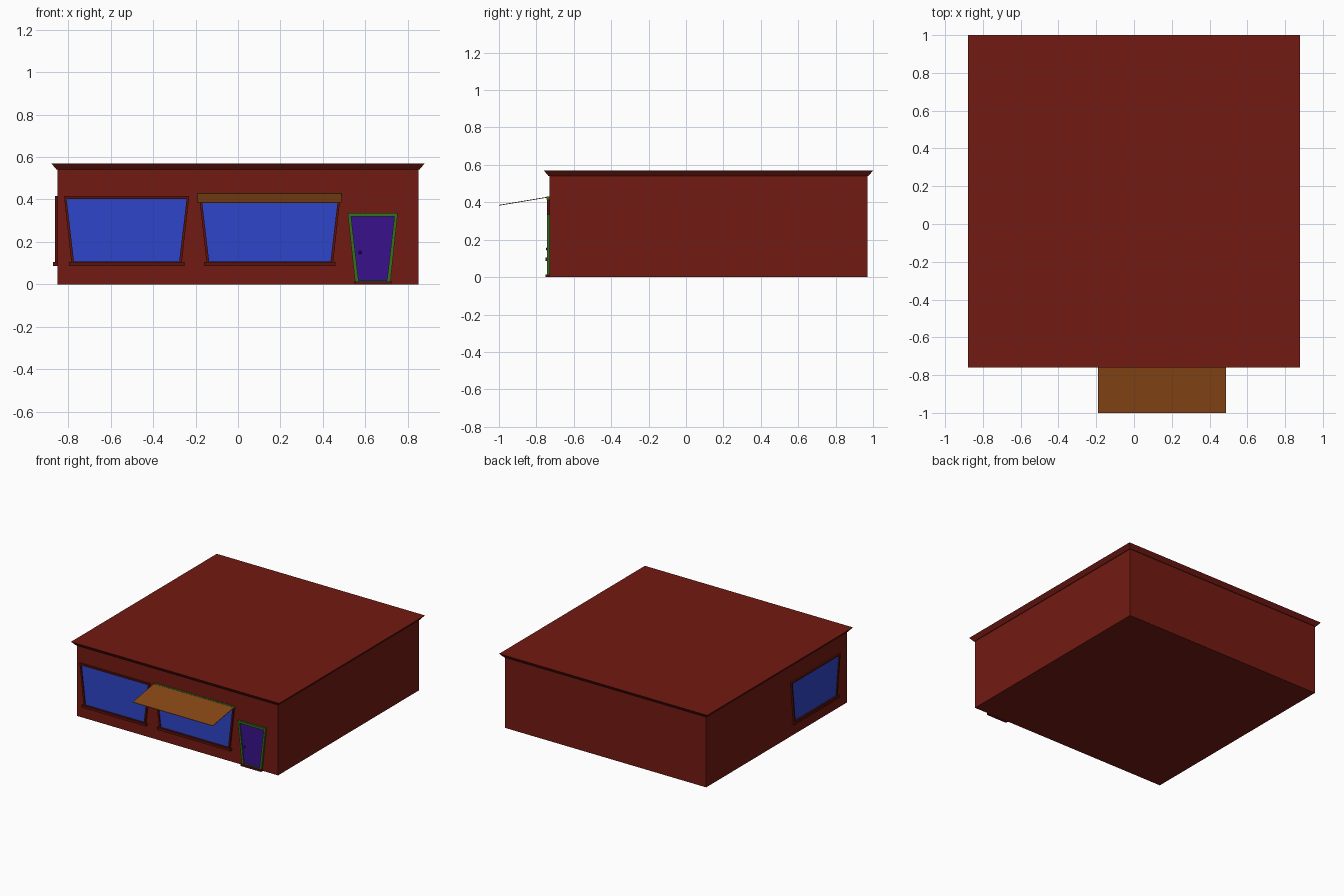
import bpy
from mathutils import Matrix

if "Cube" in bpy.data.objects:
    bpy.data.objects.remove(bpy.data.objects["Cube"])

FRONT, BACK, H, HALF = -0.73, 0.97, 0.54, 0.85


def material(name, rgb):
    m = bpy.data.materials.new(name)
    m.diffuse_color = (*rgb, 1)
    m.use_nodes = True
    m.node_tree.nodes["Principled BSDF"].inputs["Base Color"].default_value = m.diffuse_color
    return m


red = material("red_wall", (0.17, 0.01, 0.006))
trim = material("dark_trim", (0.10, 0.006, 0.004))
blue = material("blue_glass", (0.026, 0.06, 0.58))
green = material("green_frame", (0.035, 0.16, 0.012))
purple = material("purple_door", (0.04, 0.006, 0.26))
orange = material("awning_cloth", (0.25, 0.065, 0.008))


def mesh(name, verts, faces, mat, matrix=Matrix()):
    me = bpy.data.meshes.new(name)
    me.from_pydata([matrix @ Matrix.Translation(v).translation for v in verts], [], faces)
    me.materials.append(mat)
    ob = bpy.data.objects.new(name, me)
    bpy.context.collection.objects.link(ob)
    return ob


def prism(name, a, b, mat, matrix=Matrix()):
    """Closed solid between two matching outlines (a faces outward)."""
    n = len(a)
    faces = [tuple(range(n)), tuple(reversed(range(n, 2 * n)))]
    faces += [(i, i + n, (i + 1) % n + n, (i + 1) % n) for i in range(n)]
    return mesh(name, a + b, faces, mat, matrix)


def box(name, x0, x1, y0, y1, z0, z1, mat, matrix=Matrix()):
    def ring(y):
        return [(x0, y, z0), (x1, y, z0), (x1, y, z1), (x0, y, z1)]
    return prism(name, ring(y0), ring(y1), mat, matrix)


def trapezoid(cx, wb, wt, z0, z1, y):
    return [(cx - wb, y, z0), (cx + wb, y, z0), (cx + wt, y, z1), (cx - wt, y, z1)]


def framed(name, cx, wb, wt, z0, z1, t, fmat, pmat, sill, matrix):
    """Tapered frame around an inset panel, with a sill; local wall is y = 0."""
    rings = []
    for grow, y in ((0, 0.01), (0, -0.013), (-t, -0.013), (-t, 0.01)):
        rings += trapezoid(cx, wb + grow, wt + grow, z0 - grow * 0.6, z1 + grow, y)
    faces = [(4 * r + i, 4 * r + (i + 1) % 4, 4 * ((r + 1) % 4) + (i + 1) % 4, 4 * ((r + 1) % 4) + i)
             for r in range(4) for i in range(4)]
    mesh(name + "_frame", rings, faces, fmat, matrix)
    prism(name + "_panel", trapezoid(cx, wb - t / 2, wt - t / 2, z0, z1 - t / 2, -0.005),
          trapezoid(cx, wb - t / 2, wt - t / 2, z0, z1 - t / 2, 0.008), pmat, matrix)
    z, h, over = sill
    box(name + "_sill", cx - wb - over, cx + wb + over, -0.022, 0.01, z, z + h, trim, matrix)


# Main block
box("walls", -HALF, HALF, FRONT, BACK, 0, H, red)


# Flared flat roof
def square(r, z):
    return [(-r, FRONT + HALF - r, z), (r, FRONT + HALF - r, z), (r, BACK - HALF + r, z), (-r, BACK - HALF + r, z)]


roof_mid = (FRONT + BACK) / 2


def roof_ring(r, z):
    return [(sx * r, roof_mid + sy * r, z) for sx, sy in ((-1, -1), (1, -1), (1, 1), (-1, 1))]


prism("roof", roof_ring(0.88, 0.57), roof_ring(0.855, H), red)

# Windows and door on the front, one window on the left side
front_wall = Matrix.Translation((0, FRONT, 0))
left_wall = Matrix.Translation((-HALF, -0.34, 0)) @ Matrix.Rotation(-1.5707963, 4, 'Z')
win = (0.1, 0.415, 0.012, trim, blue, (0.087, 0.018, 0.012))
framed("left_window", -0.525, 0.26, 0.295, *win, front_wall)
framed("middle_window", 0.15, 0.298, 0.333, *win, front_wall)
framed("side_window", 0, 0.26, 0.295, *win, left_wall)
framed("door", 0.635, 0.083, 0.118, 0.008, 0.335, 0.016, green, purple, (0, 0.014, 0.005), front_wall)

# Door knob
bpy.ops.mesh.primitive_uv_sphere_add(segments=8, ring_count=6, radius=0.008, location=(0.575, -0.741, 0.15))
knob = bpy.context.object
knob.name = "door_knob"
knob.data.materials.append(purple)

# Sloping awning with its wall rail
box("awning_rail", -0.19, 0.49, FRONT - 0.015, FRONT + 0.005, 0.415, 0.43, green)
ax0, ax1 = -0.19, 0.487
prism("awning", [(ax0, -0.735, 0.43), (ax0, -1.0, 0.386), (ax1, -1.0, 0.386), (ax1, -0.735, 0.43)],
      [(ax0, -0.735, 0.426), (ax0, -1.0, 0.382), (ax1, -1.0, 0.382), (ax1, -0.735, 0.426)], orange)
